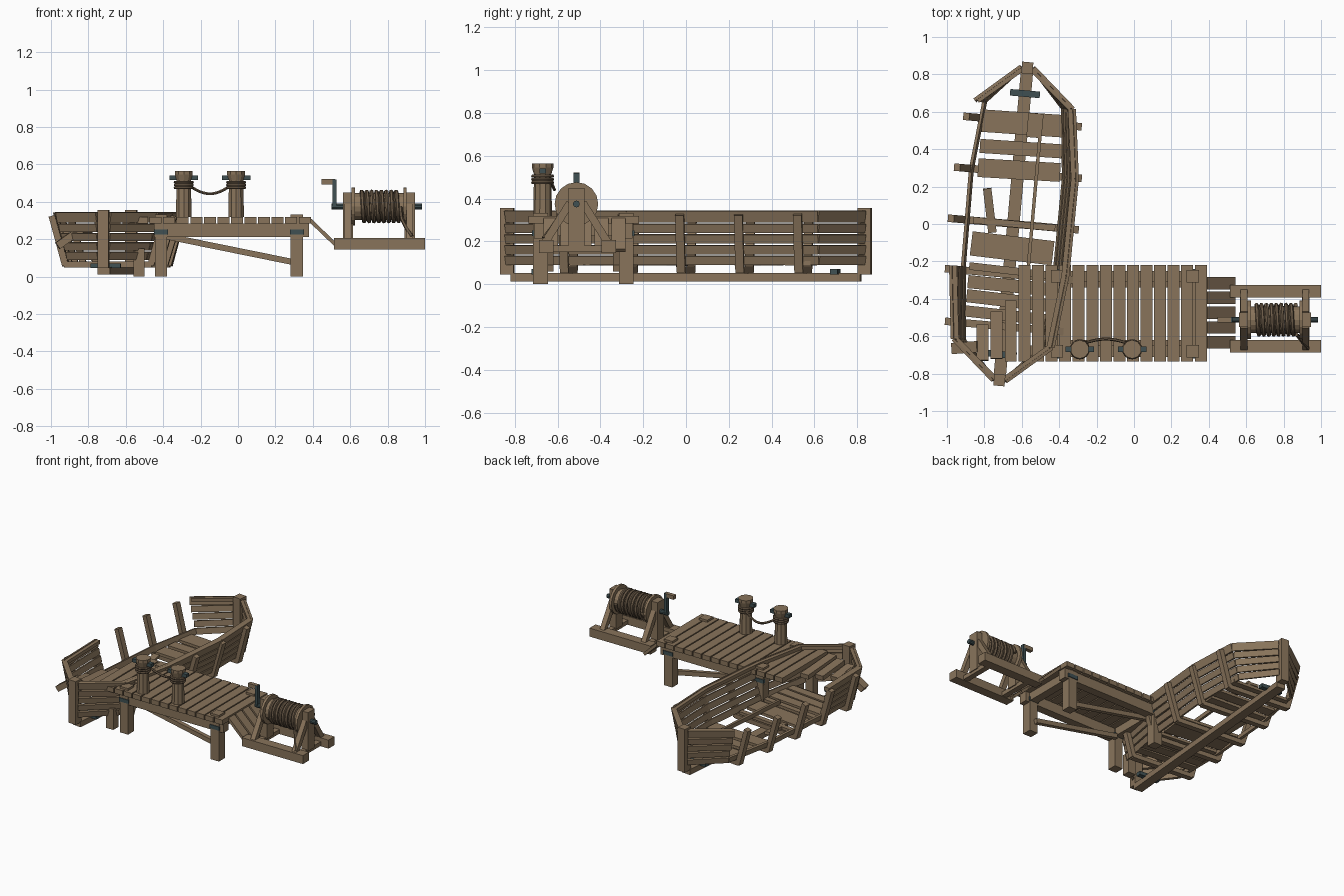
import bpy, bmesh, math, random
from mathutils import Vector, Matrix

if "Cube" in bpy.data.objects:
    bpy.data.objects.remove(bpy.data.objects["Cube"])

random.seed(4)


def material(name, rgb):
    m = bpy.data.materials.new(name)
    m.diffuse_color = (*rgb, 1)
    m.use_nodes = True
    m.node_tree.nodes["Principled BSDF"].inputs["Base Color"].default_value = m.diffuse_color
    return m


WOOD = material("weathered wood", (0.25, 0.175, 0.105))
METAL = material("dark iron", (0.05, 0.08, 0.085))
ROPE = material("rope", (0.15, 0.105, 0.065))


def finish(name, bm, mat):
    bmesh.ops.recalc_face_normals(bm, faces=bm.faces)
    me = bpy.data.meshes.new(name)
    bm.to_mesh(me)
    bm.free()
    me.materials.append(mat)
    ob = bpy.data.objects.new(name, me)
    bpy.context.collection.objects.link(ob)
    return ob


def beam(name, a, b, w, h, up=(0, 0, 1), mat=WOOD):
    """Board from a to b, h thick along up and w wide across."""
    a, b = Vector(a), Vector(b)
    d = (b - a).normalized()
    side = d.cross(Vector(up)).normalized()
    top = side.cross(d)
    rot = Matrix((d * (b - a).length, side * w, top * h)).transposed().to_4x4()
    bm = bmesh.new()
    bmesh.ops.create_cube(bm, size=1, matrix=Matrix.Translation((a + b) / 2) @ rot)
    return finish(name, bm, mat)


def box(name, x0, x1, y0, y1, z0, z1, mat=WOOD):
    yc, zc = (y0 + y1) / 2, (z0 + z1) / 2
    return beam(name, (x0, yc, zc), (x1, yc, zc), y1 - y0, z1 - z0, mat=mat)


def rod(name, a, b, r1, r2=None, n=12, mat=WOOD):
    a, b = Vector(a), Vector(b)
    q = (b - a).to_track_quat('Z', 'Y').to_matrix().to_4x4()
    bm = bmesh.new()
    bmesh.ops.create_cone(bm, cap_ends=True, segments=n, radius1=r1, radius2=r2 or r1,
                          depth=(b - a).length, matrix=Matrix.Translation((a + b) / 2) @ q)
    return finish(name, bm, mat)


def rope(name, pts, r, cyclic=False):
    cu = bpy.data.curves.new(name, 'CURVE')
    cu.dimensions = '3D'
    cu.bevel_depth, cu.bevel_resolution, cu.use_fill_caps = r, 1, True
    s = cu.splines.new('POLY')
    s.points.add(len(pts) - 1)
    for p, co in zip(s.points, pts):
        p.co = (*co, 1)
    s.use_cyclic_u = cyclic
    cu.materials.append(ROPE)
    ob = bpy.data.objects.new(name, cu)
    bpy.context.collection.objects.link(ob)
    bpy.ops.object.select_all(action='DESELECT')
    bpy.context.view_layer.objects.active = ob
    ob.select_set(True)
    bpy.ops.object.convert(target='MESH')
    bpy.ops.object.shade_smooth_by_angle()


# ---- Dock: deck boards, beams, posts and braces
for k in range(14):
    x = 0.357 - 0.0725 * k
    box("deck_board", x - 0.032, x + 0.032, -0.735, -0.22, 0.283, 0.318)
for x, y0, y1, z in ((-0.66, -0.735, -0.41, 0.29), (-0.735, -0.72, -0.47, 0.28), (-0.81, -0.73, -0.54, 0.26)):
    beam("broken_board", (x, y0, z), (x, y1, z - 0.02), 0.062, 0.033)
for y in (-0.68, -0.28):
    inner = 1 if y < -0.5 else -1
    box("deck_beam", -0.45, 0.38, y - 0.03, y + 0.03, 0.213, 0.283)
    for x in (-0.412, 0.315):
        box("dock_post", x - 0.033, x + 0.033, y - 0.034, y + 0.034, 0, 0.333)
        box("post_strap", x - 0.038, x + 0.038, y - 0.039, y + 0.039, 0.225, 0.252, METAL)
    beam("dock_brace", (-0.38, y + inner * 0.045, 0.215), (0.31, y + inner * 0.045, 0.075), 0.03, 0.032)
for x in (-0.412, 0.315):
    box("cross_beam", x - 0.03, x + 0.03, -0.68, -0.28, 0.225, 0.283)
box("broken_post", -0.56, -0.5, -0.71, -0.65, 0, 0.15)
beam("broken_beam", (-0.965, -0.665, 0.165), (-0.83, -0.655, 0.26), 0.06, 0.04)

# ---- Ramp boards
for i in range(5):
    y = -0.316 - 0.079 * i
    beam("ramp_board", (0.385, y, 0.302), (0.535, y, 0.158), 0.066, 0.02)

# ---- Bollards with crossbars and hanging rope
BX = (-0.29, -0.01)
BY = -0.67
for x in BX:
    rod("bollard_shaft", (x, BY, 0.318), (x, BY, 0.53), 0.044, 0.04, 10)
    rod("bollard_neck", (x, BY, 0.515), (x, BY, 0.545), 0.041, 0.05, 10)
    rod("bollard_cap", (x, BY, 0.545), (x, BY, 0.565), 0.05, n=10)
    box("bollard_bar", x - 0.076, x + 0.076, BY - 0.015, BY + 0.015, 0.517, 0.542, METAL)
    for z in (0.475, 0.49, 0.505):
        rope("bollard_rope", [(x + 0.046 * math.cos(t * math.pi / 8), BY + 0.046 * math.sin(t * math.pi / 8), z)
                              for t in range(16)], 0.008, True)
rope("hanging_rope", [(BX[0] + 0.03 + 0.22 * t / 12, -0.635 + 0.02 * math.sin(math.pi * t / 12),
                       0.485 - 0.042 * math.sin(math.pi * t / 12)) for t in range(13)], 0.008)

# ---- Winch: skids, frames, drum, rope coil and crank
WY, WZ = -0.512, 0.375
for y in (-0.36, -0.653):
    box("winch_skid", 0.512, 1.0, y - 0.034, y + 0.034, 0.146, 0.207)
for x in (0.588, 0.918):
    box("winch_upright", x - 0.027, x + 0.027, WY - 0.038, WY + 0.038, 0.17, 0.45)
    box("winch_sill", x - 0.02, x + 0.02, -0.66, -0.35, 0.15, 0.18)
    for s in (-1, 1):
        beam("winch_leg", (x, WY + s * 0.15, 0.19), (x, WY + s * 0.03, 0.38), 0.036, 0.036, (1, 0, 0))
for x in (0.617, 0.893):
    rod("drum_flange", (x - 0.009, WY, WZ), (x + 0.009, WY, WZ), 0.102, n=16)
rod("winch_drum", (0.615, WY, WZ), (0.895, WY, WZ), 0.072, n=16)
rod("winch_axle", (0.5, WY, WZ), (0.985, WY, WZ), 0.016, n=10, mat=METAL)
box("crank_arm", 0.504, 0.526, WY - 0.014, WY + 0.014, 0.365, 0.52, METAL)
box("crank_handle", 0.447, 0.518, WY - 0.014, WY + 0.014, 0.493, 0.521)
rope("rope_coil", [(0.655 + 0.21 * i / 144, WY + 0.08 * math.cos(i * math.pi / 9), WZ + 0.08 * math.sin(i * math.pi / 9))
                   for i in range(145)], 0.0115)
rope("rope_tail", [(0.868, WY - 0.08, WZ), (0.875, WY - 0.085, 0.31), (0.9, -0.63, 0.26), (0.93, -0.665, 0.215)], 0.01)


# ---- Boat, laid out on a slightly turned centre line
ANG = math.radians(-5.1)
CA, SA = math.cos(ANG), math.sin(ANG)


def B(u, v, z):
    return Vector((-0.645 + u * CA - v * SA, u * SA + v * CA, z))


def flare(z):
    return 0.74 + 0.26 * (z - 0.07) / 0.27


STATIONS = [(-0.84, 0.035), (-0.64, 0.27), (-0.25, 0.315), (0.27, 0.32), (0.64, 0.27), (0.84, 0.035)]
STRAKES = [0.112, 0.162, 0.212, 0.262, 0.317]

beam("keel", B(0, -0.82, 0.032), B(0, 0.82, 0.032), 0.066, 0.04)
for s in (-1, 1):
    beam("stem_post", B(0, s * 0.838, 0.045), B(0, s * 0.838, 0.357), 0.06, 0.062, B(0, 1, 0) - B(0, 0, 0))
    beam("keel_strap", B(-0.08, s * 0.7, 0.058), B(0.08, s * 0.7, 0.058), 0.035, 0.026, mat=METAL)

# Side strakes; the middle of the left side is broken open
for s in (-1, 1):
    for i in range(5):
        (v0, w0), (v1, w1) = STATIONS[i], STATIONS[i + 1]
        for k, z in enumerate(STRAKES):
            if s < 0 and i in (2, 3) and k > 0:
                continue
            f = flare(z)
            a, b = B(s * w0 * f, v0, z), B(s * w1 * f, v1, z)
            lean = (B(s * 0.27, 0, 1) - B(0, 0, 0.0))
            beam("hull_strake", a, b, 0.016, 0.055 if k == 4 else 0.042, lean)
        if not (s < 0 and i in (2, 3)):
            beam("inner_rail", B(s * (w0 - 0.022), v0, 0.33), B(s * (w1 - 0.022), v1, 0.33), 0.025, 0.025)

# Ribs and floor frames
for v in (-0.55, -0.27, 0.0, 0.275, 0.55):
    w = 0.335 - 0.11 * v * v
    beam("floor_frame", B(-w * 0.78, v, 0.066), B(w * 0.78, v, 0.066), 0.04, 0.032)
    for s in (-1, 1):
        beam("hull_rib", B(s * w * 0.76, v, 0.06), B(s * w, v, 0.325), 0.04, 0.034, B(s, 0, 0) - B(0, 0, 0))

# Floor boards with gaps, centre strip and a loose board
for v, wid in ((-0.49, 0.06), (-0.41, 0.07), (-0.33, 0.07), (-0.25, 0.04), (-0.13, 0.13),
               (0.0, 0.035), (0.29, 0.1), (0.405, 0.075), (0.54, 0.12)):
    t = random.uniform(-0.008, 0.008)
    beam("floor_board", B(-0.215, v - t, 0.098), B(0.225, v + t, 0.098), wid, 0.02)
beam("side_stringer", B(0.1, -0.25, 0.12), B(0.1, 0.6, 0.12), 0.018, 0.03)
beam("stringer_board", B(0.06, 0.47, 0.122), B(0.06, 0.6, 0.122), 0.065, 0.018)
beam("loose_board", (-0.757, -0.045, 0.09), (-0.785, 0.19, 0.12), 0.045, 0.02)
